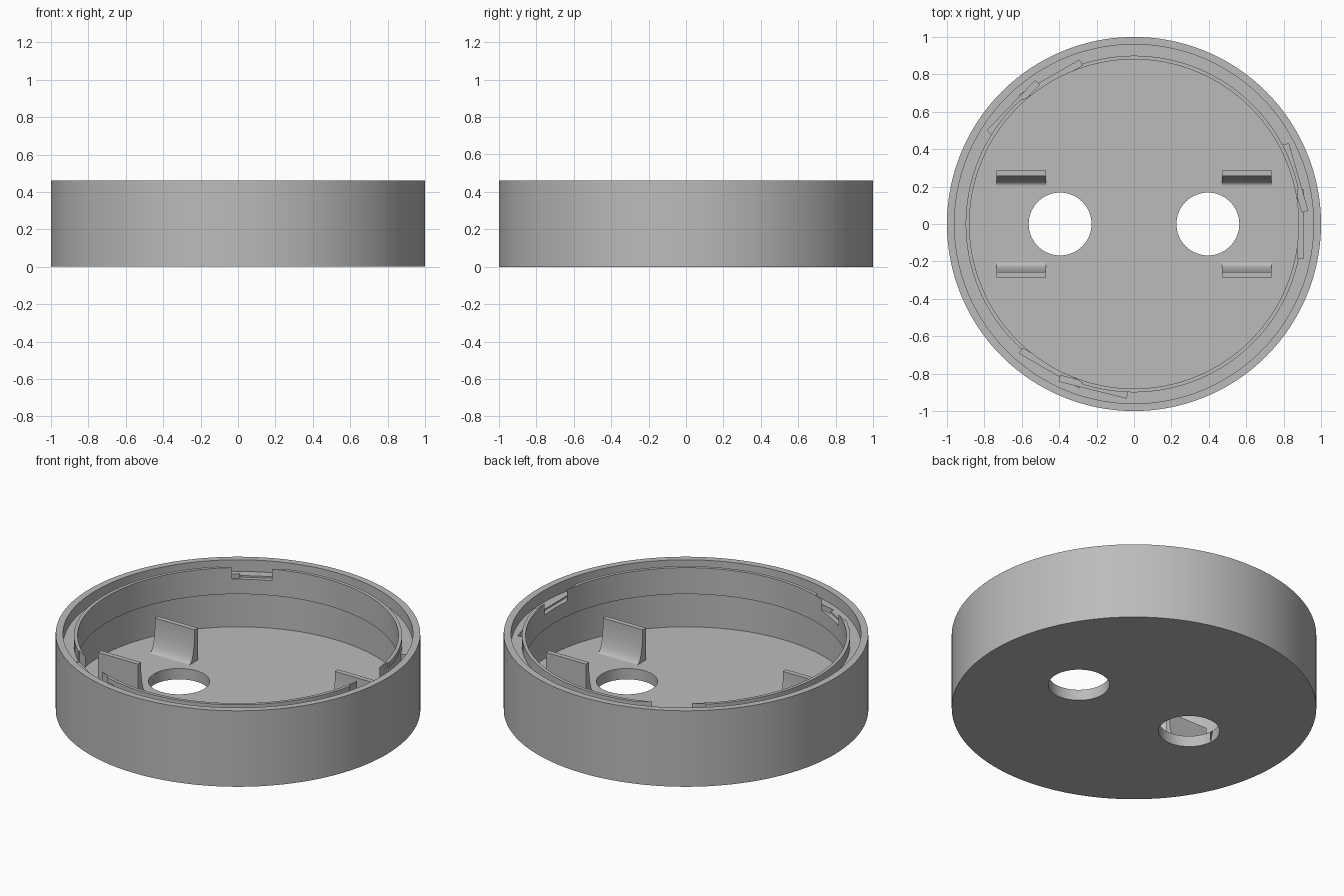
import bpy, bmesh, math
from mathutils import Matrix, Vector

cube = bpy.data.objects.get("Cube")
if cube:
    bpy.data.objects.remove(cube, do_unlink=True)

grey = bpy.data.materials.new("plain grey")
grey.use_nodes = True
colour = (0.5, 0.5, 0.5, 1)
grey.diffuse_color = colour
grey.node_tree.nodes["Principled BSDF"].inputs["Base Color"].default_value = colour

FLOOR = 0.066


def finish(name, bm):
    """Turn a bmesh into a named grey object."""
    bmesh.ops.recalc_face_normals(bm, faces=bm.faces)
    mesh = bpy.data.meshes.new(name)
    bm.to_mesh(mesh)
    bm.free()
    mesh.materials.append(grey)
    obj = bpy.data.objects.new(name, mesh)
    bpy.context.collection.objects.link(obj)
    return obj


def lathe(name, profile, steps=128):
    bm = bmesh.new()
    verts = [bm.verts.new((r, 0, z)) for r, z in profile]
    edges = [bm.edges.new(pair) for pair in zip(verts, verts[1:])]
    bmesh.ops.spin(bm, geom=verts + edges, cent=(0, 0, 0), axis=(0, 0, 1),
                   angle=math.tau, steps=steps, use_duplicate=False)
    bmesh.ops.remove_doubles(bm, verts=bm.verts, dist=0.0001)
    return finish(name, bm)


def extrude_x(name, outline, x0, x1):
    """Extrude a (y, z) outline along x."""
    bm = bmesh.new()
    face = bm.faces.new([bm.verts.new((x0, y, z)) for y, z in outline])
    new = bmesh.ops.extrude_face_region(bm, geom=[face])["geom"]
    bmesh.ops.translate(bm, vec=(x1 - x0, 0, 0),
                        verts=[v for v in new if isinstance(v, bmesh.types.BMVert)])
    return finish(name, bm)


def cut(target, bm):
    cutter = finish("cutter", bm)
    cutter.hide_render = True
    mod = target.modifiers.new("cut", "BOOLEAN")
    mod.operation, mod.solver, mod.object = "DIFFERENCE", "EXACT", cutter
    bpy.context.view_layer.objects.active = target
    bpy.ops.object.modifier_apply(modifier=mod.name)
    bpy.data.objects.remove(cutter, do_unlink=True)


def smooth(obj):
    bpy.ops.object.select_all(action="DESELECT")
    obj.select_set(True)
    bpy.context.view_layer.objects.active = obj
    bpy.ops.object.shade_smooth_by_angle(angle=math.radians(30))


# Round housing: floor, wall, rim, sealing groove and thin inner lip
housing = lathe("housing", [
    (0, 0), (1, 0), (1, 0.46), (0.96, 0.46), (0.96, 0.39), (0.9, 0.39),
    (0.9, 0.45), (0.88, 0.45), (0.88, 0.29), (0.935, 0.29),
    (0.935, FLOOR), (0, FLOOR)])

# Two round openings through the floor
for x in (-0.395, 0.395):
    bm = bmesh.new()
    bmesh.ops.create_cone(bm, cap_ends=True, segments=64, radius1=0.168,
                          radius2=0.168, depth=0.3,
                          matrix=Matrix.Translation((x, 0, 0.05)))
    cut(housing, bm)

# Three twist-lock pairs in the lip: an open entry notch and a closed slot
for turn in (0, 120, 240):
    for offset, radius, low, high in ((0, 0.889, 0.38, 0.5), (16, 0.897, 0.345, 0.42)):
        place = (Matrix.Rotation(math.radians(turn + offset), 4, "Z")
                 @ Matrix.Translation((radius, 0, (low + high) / 2))
                 @ Matrix.Diagonal((0.032, 0.37, high - low, 1)))
        bm = bmesh.new()
        bmesh.ops.create_cube(bm, size=1, matrix=place)
        cut(housing, bm)
smooth(housing)

# Four upright brackets, flat outside and flaring towards the base inside
for side_x, x_name in ((-1, "right"), (1, "left")):
    for side_y, y_name in ((-1, "front"), (1, "back")):
        curve = []
        for i in range(13):
            a = math.radians(90 * i / 12)
            curve.append((0.207 + 0.05 * math.sin(a),
                          0.26 - (0.26 - FLOOR) * math.cos(a)))
        outline = [(0.287, FLOOR - 0.01), (0.207, FLOOR - 0.01)] + curve + [(0.287, 0.26)]
        outline = [(side_y * y, z) for y, z in outline]
        smooth(extrude_x(f"{y_name}_{x_name}_bracket", outline,
                         side_x * 0.47, side_x * 0.735))
